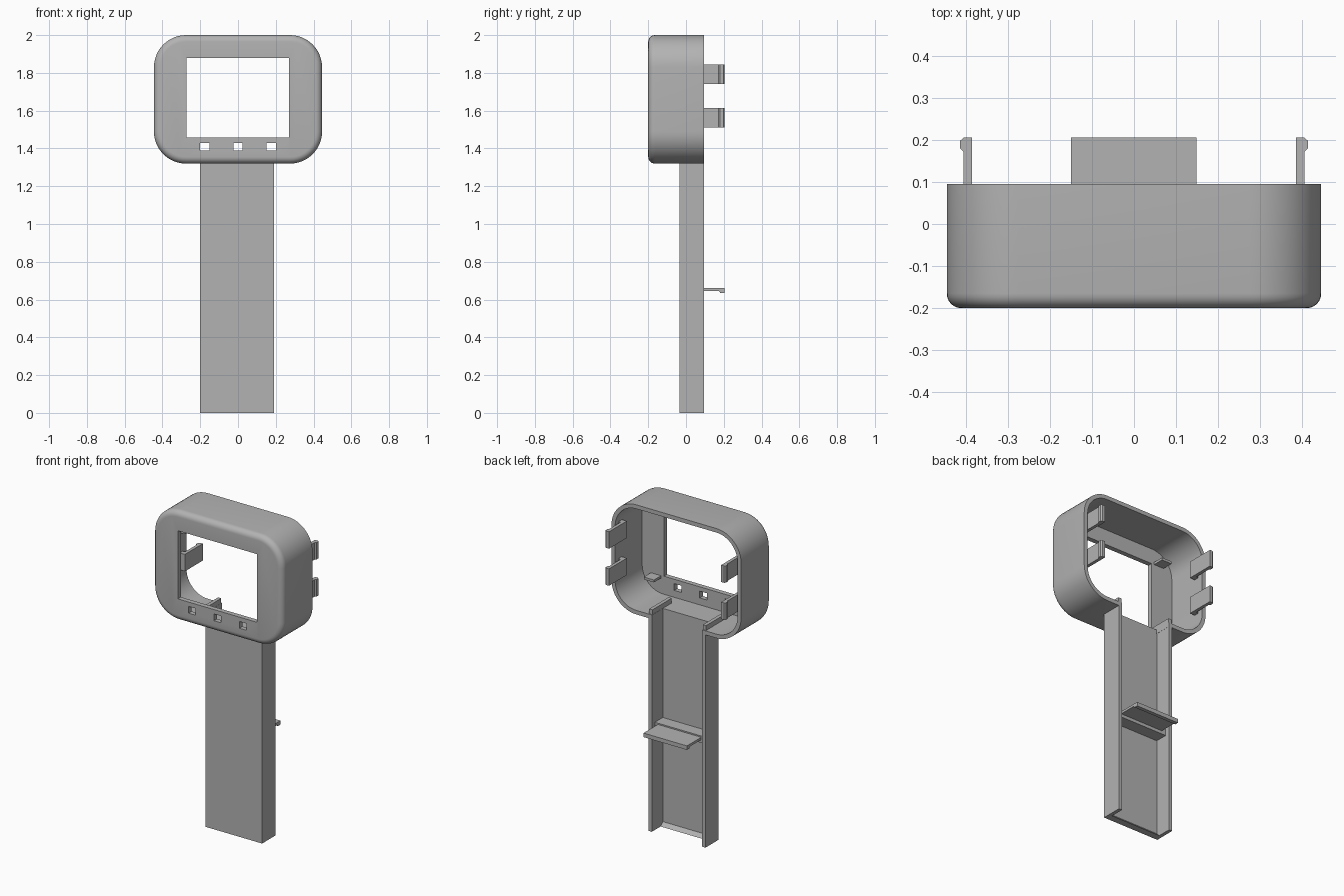
import bpy, bmesh, math
from mathutils import Vector

old = bpy.data.objects.get("Cube")
if old:
    bpy.data.objects.remove(old, do_unlink=True)

grey = bpy.data.materials.new("plain_grey")
grey.use_nodes = True
grey.diffuse_color = (0.45, 0.45, 0.45, 1)
grey.node_tree.nodes["Principled BSDF"].inputs["Base Color"].default_value = grey.diffuse_color


def finish(name, bm):
    bmesh.ops.recalc_face_normals(bm, faces=bm.faces)
    mesh = bpy.data.meshes.new(name)
    bm.to_mesh(mesh)
    bm.free()
    mesh.materials.append(grey)
    ob = bpy.data.objects.new(name, mesh)
    bpy.context.collection.objects.link(ob)
    return ob


def prism(name, profile, axis, lo, hi):
    """Extrude a 2D profile along an axis; profile holds the other two axes in order."""
    bm = bmesh.new()
    verts = []
    for a, b in profile:
        co = [a, b]
        co.insert(axis, lo)
        verts.append(bm.verts.new(co))
    face = bm.faces.new(verts)
    new = bmesh.ops.extrude_face_region(bm, geom=[face])["geom"]
    step = Vector((0, 0, 0))
    step[axis] = hi - lo
    bmesh.ops.translate(bm, verts=[v for v in new if isinstance(v, bmesh.types.BMVert)], vec=step)
    return finish(name, bm)


def box(name, x, y, z):
    return prism(name, [(x[0], y[0]), (x[1], y[0]), (x[1], y[1]), (x[0], y[1])], 2, *z)


def cut(target, cutter):
    cutter.hide_render = True
    mod = target.modifiers.new("cut", 'BOOLEAN')
    mod.operation, mod.solver, mod.object = 'DIFFERENCE', 'EXACT', cutter
    bpy.context.view_layer.objects.active = target
    bpy.ops.object.modifier_apply(modifier=mod.name)
    bpy.data.objects.remove(cutter, do_unlink=True)


# Head shell: rounded-rectangle rings running over the outside, then the inside
W, H, CZ, R = 0.445, 0.34, 1.66, 0.17
FRONT, BACK, WALL, FILLET, PLATE = -0.2, 0.095, 0.025, 0.035, 0.03


def ring(bm, y, inset, n=12):
    r = R - inset
    verts = []
    for q, (sx, sz) in enumerate([(1, 1), (-1, 1), (-1, -1), (1, -1)]):
        for i in range(n + 1):
            a = math.pi / 2 * (q + i / n)
            verts.append(bm.verts.new((sx * (W - R) + r * math.cos(a), y,
                                       CZ + sz * (H - R) + r * math.sin(a))))
    return verts


bm = bmesh.new()
path = []
for i in range(7):
    a = math.pi / 2 * i / 6
    path.append((FRONT + FILLET * (1 - math.sin(a)), FILLET * (1 - math.cos(a))))
path = [(y, d) for y, d in reversed(path)][::-1]
path += [(BACK, 0), (BACK, WALL), (FRONT + PLATE, WALL)]
# order the fillet from the front face outward to the side wall
path[:7] = sorted(path[:7], key=lambda p: p[0])
rings = [ring(bm, y, d) for y, d in path]
for a, b in zip(rings, rings[1:]):
    for i in range(len(a)):
        j = (i + 1) % len(a)
        bm.faces.new((a[i], a[j], b[j], b[i]))
bm.faces.new(rings[0])
bm.faces.new(rings[-1])
head = finish("head_shell", bm)

# Screen window, three button holes and the opening into the handle
cut(head, box("window_cutter", (-0.272, 0.27), (-0.3, -0.12), (1.457, 1.88)))
for x in (-0.175, 0, 0.175):
    cut(head, box("button_cutter", (x - 0.025, x + 0.025), (-0.3, -0.12), (1.388, 1.43)))
cut(head, box("channel_cutter", (-0.177, 0.167), (-0.013, 0.2), (1.25, 1.37)))
bpy.ops.object.select_all(action='DESELECT')
head.select_set(True)
bpy.context.view_layer.objects.active = head
bpy.ops.object.shade_smooth_by_angle(angle=math.radians(30))

# Handle: channel open to the back, with a ramp at its foot
L, RT, T, HF = -0.2, 0.19, 0.022, -0.035
prism("handle_channel", [(L, HF), (RT, HF), (RT, BACK), (RT - T, BACK), (RT - T, HF + T),
                         (L + T, HF + T), (L + T, BACK), (L, BACK)], 2, 0, 1.335)
prism("handle_foot_ramp", [(HF + T, 0), (HF + 2 * T, 0), (HF + T, T)], 0, L + T, RT - T)

# Ribs carrying the handle walls up into the head
for name, x in (("right_inner_rib", L), ("left_inner_rib", RT - T)):
    box(name, (x, x + T), (-0.1, 0.09), (1.33, 1.375))

# Handle catch: cross shelf and hooked tongue
box("catch_shelf", (L + T, RT - T), (HF + T, 0.065), (0.625, 0.668))
prism("catch_tongue", [(0.05, 0.645), (0.175, 0.645), (0.182, 0.635), (0.205, 0.635),
                       (0.205, 0.66), (0.05, 0.66)], 0, -0.15, 0.148)

# Side clips with outward hooks, rooted on the inside of the shell
clip = [(0.385, 0.03), (0.425, 0.03), (0.425, 0.055), (0.405, 0.065), (0.405, 0.172),
        (0.413, 0.18), (0.413, 0.198), (0.405, 0.205), (0.385, 0.205)]
for side, s in (("left", 1), ("right", -1)):
    for level, z in (("lower", 1.51), ("upper", 1.74)):
        prism(f"{side}_{level}_clip", [(s * x, y) for x, y in clip], 2, z, z + 0.105)

# Small screen holders behind the front plate
box("lower_screen_holder", (0.29, 0.36), (-0.175, -0.1), (1.44, 1.455))
box("upper_screen_holder", (-0.36, -0.29), (-0.175, -0.1), (1.88, 1.895))
